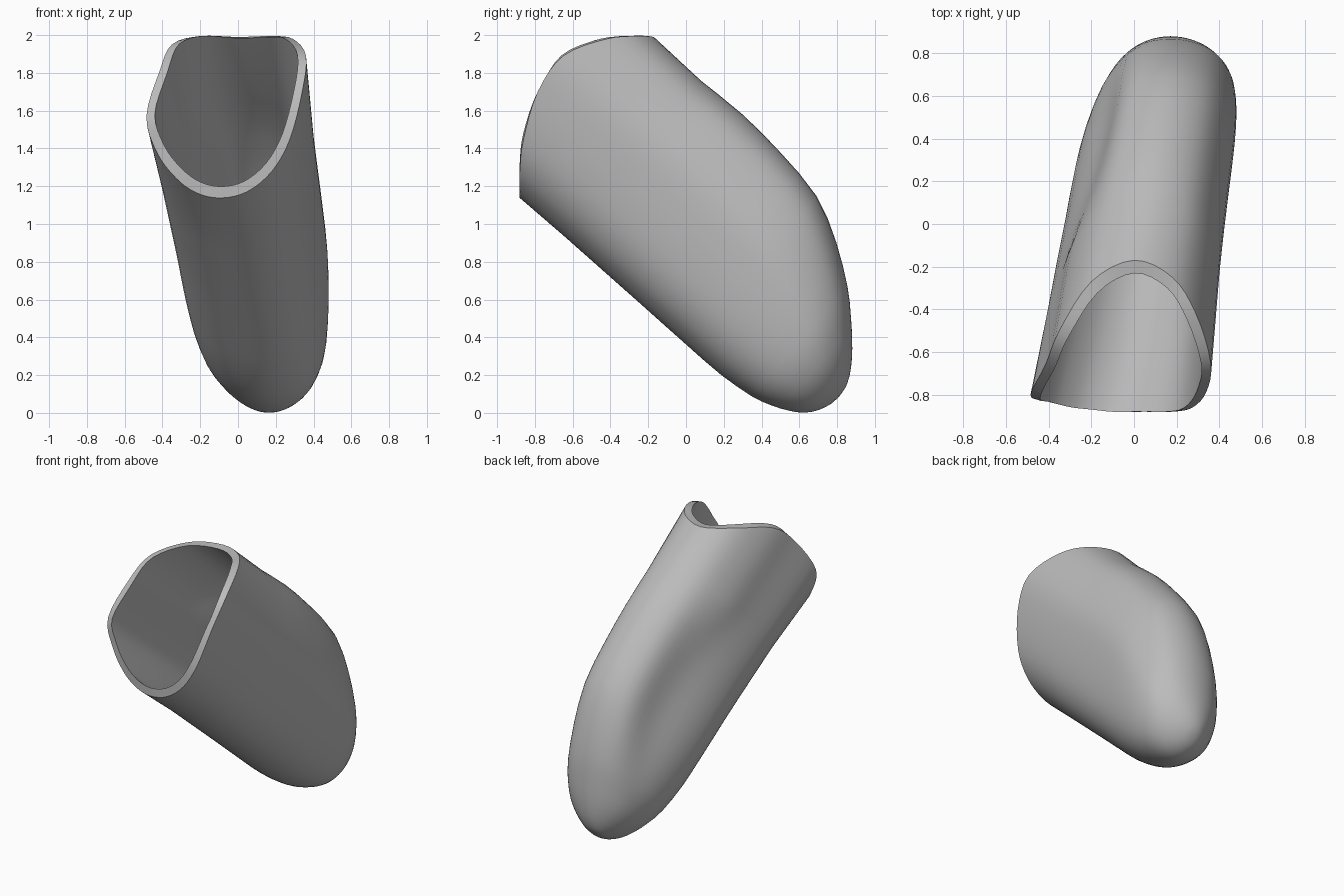
import bpy, bmesh, math
from mathutils import Vector

if "Cube" in bpy.data.objects:
    bpy.data.objects.remove(bpy.data.objects["Cube"])

SEG = 64
AX = (0.751, -0.661)          # shell axis in the y-z plane
UP = (0.661, 0.751)           # across the axis

# Outline of the open rim: x, y, z
RIM = [(0.0, -0.17, 1.99), (0.18, -0.25, 1.995), (0.29, -0.42, 1.98), (0.36, -0.65, 1.89),
       (0.34, -0.785, 1.70), (0.275, -0.86, 1.45), (0.18, -0.88, 1.28), (0.05, -0.88, 1.172),
       (-0.09, -0.88, 1.138), (-0.22, -0.865, 1.165), (-0.33, -0.85, 1.245), (-0.43, -0.825, 1.38),
       (-0.485, -0.80, 1.57), (-0.415, -0.66, 1.81), (-0.35, -0.50, 1.95), (-0.2, -0.27, 1.995)]

# Body sections: axis position, low, high, left, right, dent depth
BODY = [(-1.10, 0.276, 1.372, -0.403, 0.402, 0.0),
        (-0.82, 0.275, 1.383, -0.363, 0.425, 0.04),
        (-0.54, 0.274, 1.365, -0.322, 0.450, 0.06),
        (-0.24, 0.272, 1.318, -0.282, 0.475, 0.065),
        (0.00, 0.273, 1.205, -0.242, 0.482, 0.05),
        (0.20, 0.295, 1.068, -0.185, 0.472, 0.025),
        (0.31, 0.327, 0.968, -0.130, 0.445, 0.01),
        (0.40, 0.368, 0.877, -0.070, 0.400, 0.0),
        (0.47, 0.415, 0.795, -0.005, 0.335, 0.0),
        (0.52, 0.480, 0.720, 0.060, 0.265, 0.0),
        (0.545, 0.545, 0.660, 0.110, 0.205, 0.0)]
TIP = (0.155, 0.552, 0.60)


def spline(points, t, closed):
    """Catmull-Rom point at parameter t (in point units)."""
    n = len(points)
    i = int(math.floor(t))
    f = t - i
    pick = (lambda k: points[k % n]) if closed else (lambda k: points[max(0, min(n - 1, k))])
    a, b, c, d = (Vector(pick(i + k)) for k in (-1, 0, 1, 2))
    return 0.5 * (2 * b + (c - a) * f + (2 * a - 5 * b + 4 * c - d) * f ** 2
                  + (3 * b - a - 3 * c + d) * f ** 3)


def place(x, s, n):
    return Vector((x, AX[0] * s + UP[0] * n, AX[1] * s + UP[1] * n))


# Rim loop and its normalised section
rim = [spline(RIM, k * len(RIM) / SEG, True) for k in range(SEG)]
sec = [(p.x, UP[0] * p.y + UP[1] * p.z) for p in rim]
x0, x1 = min(p[0] for p in sec), max(p[0] for p in sec)
n0, n1 = min(p[1] for p in sec), max(p[1] for p in sec)
unit = [((x - x0) / (x1 - x0), (n - n0) / (n1 - n0)) for x, n in sec]

# Body loops: rim shape turning oval at the dome, dented along the upper left
loops = [rim]
for k in range((len(BODY) - 1) * 2 + 1):
    vals = [Vector(r[:3]) for r in BODY], [Vector(r[3:]) for r in BODY]
    (s, lo, hi), (left, right, dent) = (spline(v, k / 2, False) for v in vals)
    oval = 0.85 * max(0, min(1, (s + 0.3) / 0.75))
    ring = []
    for u, v in unit:
        push = dent * math.exp(-((v - 0.74) / 0.16) ** 2) if u < 0.5 else 0
        a = math.atan2(v - 0.5, u - 0.5)
        u += (0.5 + 0.5 * math.cos(a) - u) * oval
        v += (0.5 + 0.5 * math.sin(a) - v) * oval
        ring.append(place(left + u * (right - left) + push, s, lo + v * (hi - lo)))
    loops.append(ring)

bm = bmesh.new()
rows = [[bm.verts.new(p) for p in ring] for ring in loops]
for a, b in zip(rows, rows[1:]):
    for i in range(SEG):
        j = (i + 1) % SEG
        bm.faces.new((a[i], a[j], b[j], b[i]))
tip = bm.verts.new(place(*TIP))
for i in range(SEG):
    bm.faces.new((rows[-1][i], rows[-1][(i + 1) % SEG], tip))
bmesh.ops.recalc_face_normals(bm, faces=bm.faces)
# Make sure the tip faces away from the opening
bm.faces.ensure_lookup_table()
if bm.faces[-1].normal.dot(Vector((0, AX[0], AX[1]))) < 0:
    bmesh.ops.reverse_faces(bm, faces=bm.faces)

mesh = bpy.data.meshes.new("hollow_shell")
bm.to_mesh(mesh)
bm.free()
shell = bpy.data.objects.new("hollow_shell", mesh)
bpy.context.collection.objects.link(shell)

grey = bpy.data.materials.new("plain_grey")
grey.diffuse_color = (0.5, 0.5, 0.5, 1)
grey.use_nodes = True
grey.node_tree.nodes["Principled BSDF"].inputs["Base Color"].default_value = grey.diffuse_color
mesh.materials.append(grey)

# Wall thickness
wall = shell.modifiers.new("wall", 'SOLIDIFY')
wall.thickness = 0.045
wall.offset = -1
outer_count = len(mesh.vertices)

bpy.context.view_layer.objects.active = shell
shell.select_set(True)
bpy.ops.object.modifier_apply(modifier="wall")

# Bevel the rim face: inner edge comes forward at the top and bottom
for i, (u, v) in enumerate(unit):
    reach = 0.04 * abs(2 * v - 1)
    shell.data.vertices[outer_count + i].co -= Vector((0, AX[0], AX[1])) * reach

bpy.ops.object.shade_smooth_by_angle(angle=math.radians(35))
